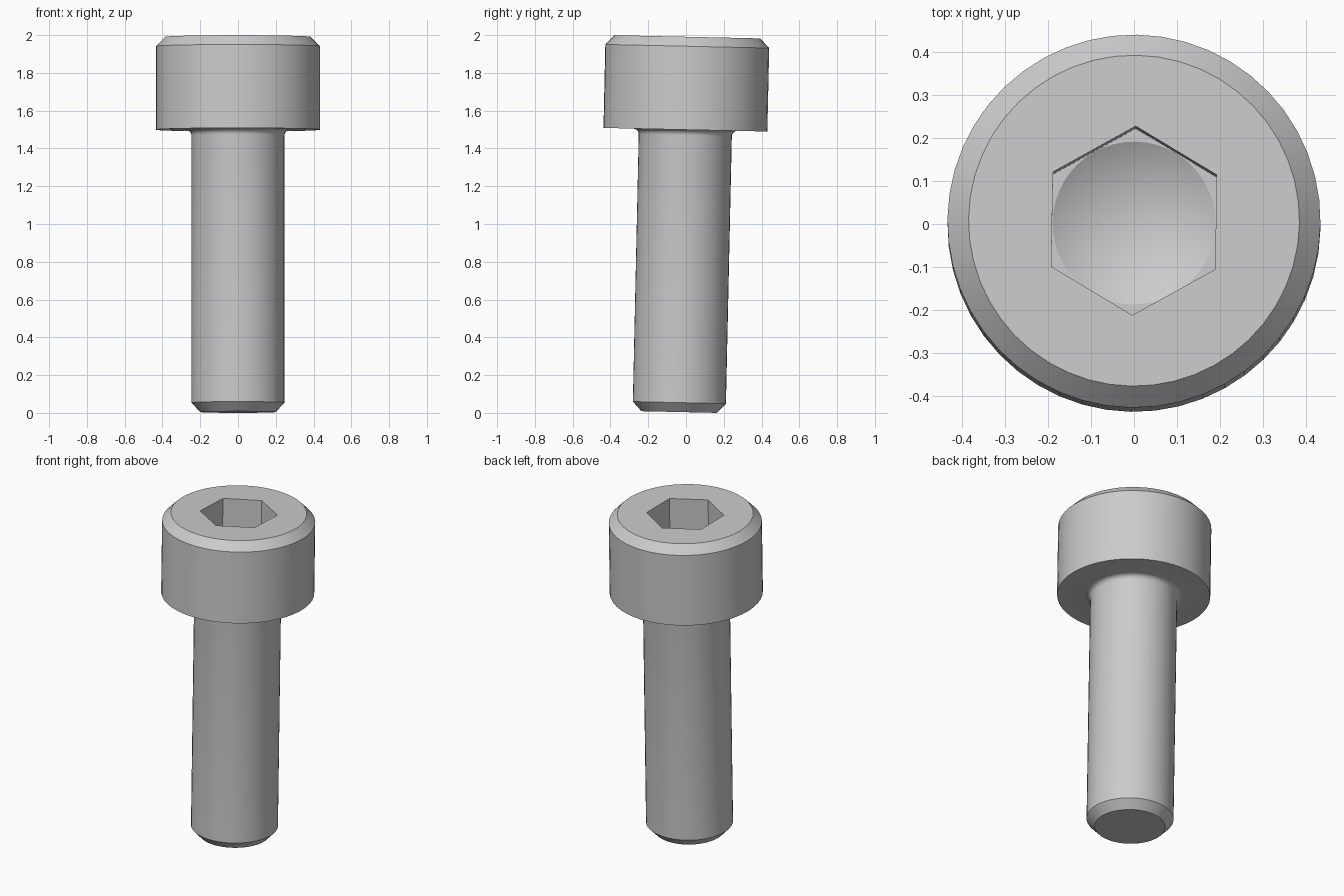
import bpy
import bmesh
from math import cos, sin, pi, radians
from mathutils import Matrix

cube = bpy.data.objects.get("Cube")
if cube:
    bpy.data.objects.remove(cube, do_unlink=True)

SEGMENTS = 48
LENGTH = 1.987
HEAD_BASE = 1.495
SHAFT_R, HEAD_R, FILLET = 0.2465, 0.434, 0.03
SOCKET_R = 0.22
FLOOR = LENGTH - 0.25


def ring(bm, radius, z, hexagonal=False):
    """One loop of the lathe, round or stretched to a hexagon."""
    verts = []
    for i in range(SEGMENTS):
        a = 2 * pi * i / SEGMENTS
        r = radius
        if hexagonal:
            r *= cos(pi / 6) / cos(a % (pi / 3) - pi / 6)
        verts.append(bm.verts.new((-r * sin(a), r * cos(a), z)))
    return verts


# Outline from the tip up: chamfered shaft, fillet, chamfered head
outline = [(0.2, 0), (SHAFT_R, 0.05)]
for i in range(6):
    a = i / 5 * pi / 2
    outline.append((SHAFT_R + FILLET * (1 - cos(a)),
                    HEAD_BASE - FILLET * (1 - sin(a))))
outline += [(HEAD_R, HEAD_BASE), (HEAD_R, LENGTH - 0.05), (0.385, LENGTH)]

bm = bmesh.new()
rings = [ring(bm, r, z) for r, z in outline]

# Hexagonal socket with a conical drilled floor
rings.append(ring(bm, SOCKET_R, LENGTH, True))
rings.append(ring(bm, SOCKET_R, FLOOR, True))
rings.append(ring(bm, SOCKET_R * cos(pi / 6) - 0.001, FLOOR))
apex = bm.verts.new((0, 0, FLOOR - 0.11))

bm.faces.new(rings[0][::-1])
for low, high in zip(rings, rings[1:]):
    for i in range(SEGMENTS):
        j = (i + 1) % SEGMENTS
        bm.faces.new((low[i], low[j], high[j], high[i]))
for i in range(SEGMENTS):
    bm.faces.new((rings[-1][i], rings[-1][(i + 1) % SEGMENTS], apex))

# Slight lean of the whole bolt towards the back
lean = (Matrix.Translation((0, -0.036, 0.0045))
        @ Matrix.Rotation(-0.022, 4, 'X')
        @ Matrix.Rotation(-0.018, 4, 'Z'))
bm.transform(lean)
bmesh.ops.recalc_face_normals(bm, faces=bm.faces)

mesh = bpy.data.meshes.new("socket_head_bolt")
bm.to_mesh(mesh)
bm.free()
bolt = bpy.data.objects.new("socket_head_bolt", mesh)
bpy.context.collection.objects.link(bolt)

# Plain grey metal
grey = bpy.data.materials.new("light_grey")
grey.use_nodes = True
colour = (0.6, 0.6, 0.6, 1)
grey.diffuse_color = colour
grey.node_tree.nodes["Principled BSDF"].inputs["Base Color"].default_value = colour
mesh.materials.append(grey)

bpy.ops.object.select_all(action='DESELECT')
bolt.select_set(True)
bpy.context.view_layer.objects.active = bolt
bpy.ops.object.shade_smooth_by_angle(angle=radians(25))
